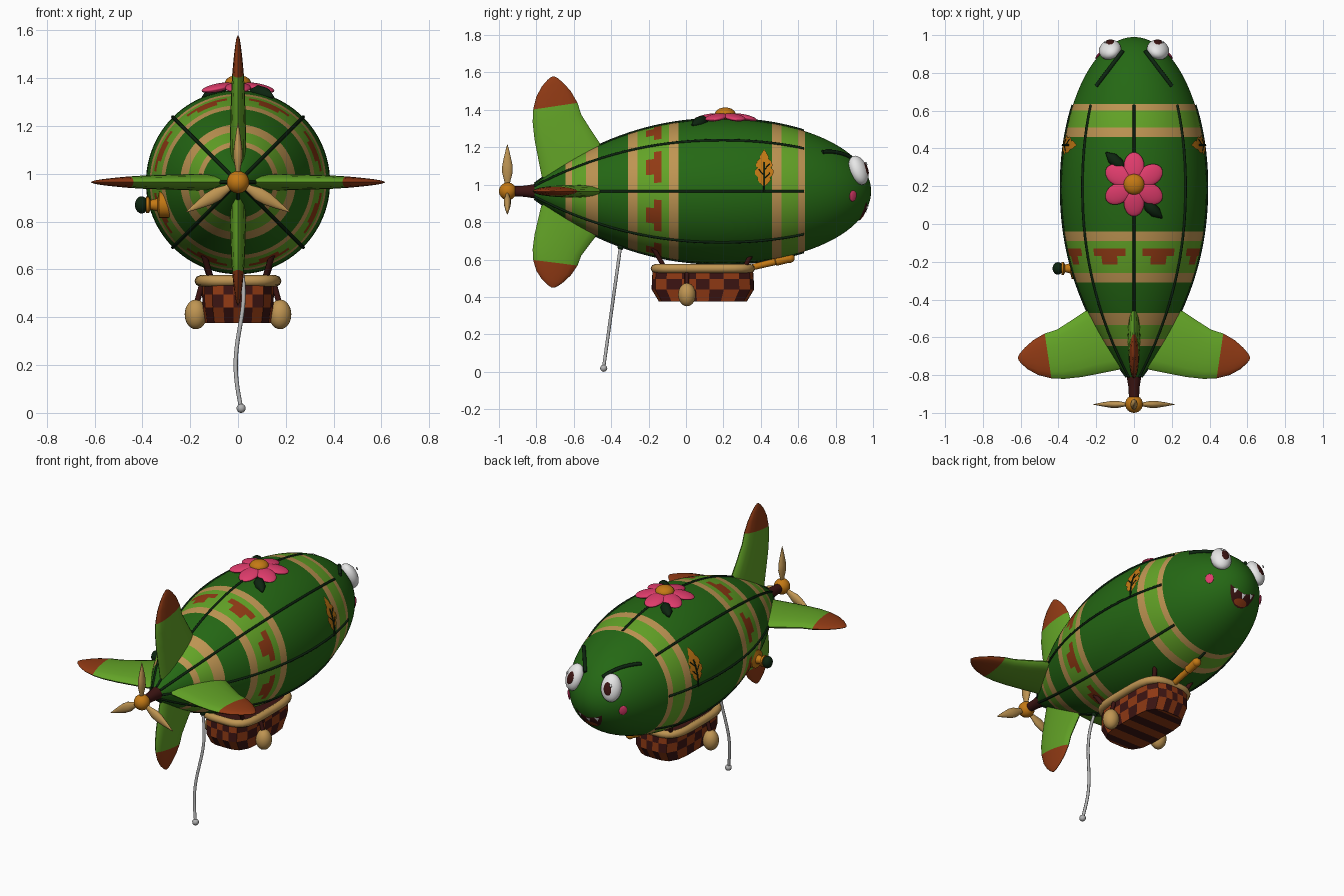
import bpy, bmesh
from math import sin, cos, pi, sqrt, atan2, degrees, radians
from mathutils import Vector

cube = bpy.data.objects.get("Cube")
if cube:
    bpy.data.objects.remove(cube)

ZC = 0.965  # height of the hull axis


def material(name, *rgb):
    m = bpy.data.materials.new(name)
    m.use_nodes = True
    m.diffuse_color = (*rgb, 1)
    b = next(n for n in m.node_tree.nodes if n.type == 'BSDF_PRINCIPLED')
    b.inputs["Base Color"].default_value = (*rgb, 1)
    b.inputs["Roughness"].default_value = 0.7
    return m


GREEN = material("leaf green", .018, .138, .007)
LIME = material("light green", .125, .37, .02)
TAN = material("tan", .52, .3, .085)
RUST = material("rust", .28, .042, .007)
ORANGE = material("orange", .55, .19, .007)
PINK = material("pink", .74, .045, .15)
WHITE = material("white", .85, .85, .85)
BROWN = material("dark brown", .045, .007, .006)
DEEP = material("deep green", .004, .018, .005)
GREY = material("rope grey", .45, .45, .45)


def finish(ob, angle=40):
    bpy.ops.object.select_all(action='DESELECT')
    ob.select_set(True)
    bpy.context.view_layer.objects.active = ob
    if angle:
        bpy.ops.object.shade_smooth_by_angle(angle=radians(angle))
    return ob


def build(name, verts, faces, mats, rule=None, angle=40):
    me = bpy.data.meshes.new(name)
    me.from_pydata([tuple(v) for v in verts], [], faces)
    bm = bmesh.new()
    bm.from_mesh(me)
    bmesh.ops.recalc_face_normals(bm, faces=bm.faces)
    bm.to_mesh(me)
    bm.free()
    for m in mats:
        me.materials.append(m)
    if rule:
        for p in me.polygons:
            p.material_index = rule(p.index, p.center)
    ob = bpy.data.objects.new(name, me)
    bpy.context.collection.objects.link(ob)
    return finish(ob, angle)


def loft(name, rings, mats, rule=None, angle=40):
    n = len(rings[0])
    faces = [(j * n + i, j * n + (i + 1) % n, (j + 1) * n + (i + 1) % n, (j + 1) * n + i)
             for j in range(len(rings) - 1) for i in range(n)]
    faces += [tuple(range(n)), tuple(range((len(rings) - 1) * n, len(rings) * n))]
    return build(name, [v for r in rings for v in r], faces, mats, rule, angle)


def lathe(name, profile, mat, loc, axis, flat=1, n=20):
    """Turn (height, radius) pairs about an axis; flat squashes one side."""
    q = Vector(axis).to_track_quat('Z', 'Y')
    rings = [[Vector(loc) + q @ Vector((r * flat * cos(2 * pi * i / n), r * sin(2 * pi * i / n), h))
              for i in range(n)] for h, r in profile]
    return loft(name, rings, [mat])


def ball(name, loc, size, mat, axis=(0, 0, 1)):
    bpy.ops.mesh.primitive_uv_sphere_add(segments=24, ring_count=14, location=loc)
    ob = bpy.context.object
    ob.name, ob.scale = name, size
    ob.rotation_euler = Vector(axis).to_track_quat('Z', 'Y').to_euler()
    ob.data.materials.append(mat)
    return finish(ob, 60)


def tube(name, pts, radius, mat):
    cu = bpy.data.curves.new(name, 'CURVE')
    cu.dimensions, cu.bevel_depth, cu.bevel_resolution, cu.use_fill_caps = '3D', radius, 2, True
    sp = cu.splines.new('POLY')
    sp.points.add(len(pts) - 1)
    for p, c in zip(sp.points, pts):
        p.co = (*c, 1)
    cu.materials.append(mat)
    ob = bpy.data.objects.new(name, cu)
    bpy.context.collection.objects.link(ob)
    finish(ob, 0)
    bpy.ops.object.convert(target='MESH')
    return finish(bpy.context.object, 60)


def decal(name, outline, centre, project, mat, steps=5):
    """Thin patch of concentric rings laid on the hull."""
    n, c = len(outline), Vector(centre)
    verts = [project(*c)] + [project(*c.lerp(Vector(p), k / steps))
                             for k in range(1, steps + 1) for p in outline]
    faces = [(0, 1 + i, 1 + (i + 1) % n) for i in range(n)]
    faces += [(1 + k * n + i, 1 + k * n + (i + 1) % n, 1 + (k + 1) * n + (i + 1) % n, 1 + (k + 1) * n + i)
              for k in range(steps - 1) for i in range(n)]
    return build(name, verts, faces, [mat])


# Hull: a turned body with coloured bands and patches
def hull_r(y):
    if y > .2:
        return .385 * sqrt(max(0, 1 - ((y - .2) / .79) ** 2))
    return .385 * (1 - ((.2 - y) / 1.06) ** 2.15)


def nose(x, z, off=.004):
    r2 = x * x + (z - ZC) ** 2
    return Vector((x, .2 + .79 * sqrt(max(0, 1 - r2 / .385 ** 2)) + off, z))


def flank(side, off=.005):
    return lambda y, z: Vector((side * (sqrt(max(0, hull_r(y) ** 2 - (z - ZC) ** 2)) + off), y, z))


tan_bands = [(.6, .635), (.46, .51), (-.09, -.04), (-.31, -.26), (-.535, -.47), (-.645, -.61)]
lime_bands = [(.51, .6), (-.26, -.09), (-.61, -.535)]
edges = [e for b in tan_bands for e in b] + [-.13, -.17, -.215]
fill = [.2 + .79 * sin(radians(k * 4)) for k in range(22)] + [.9895] + [-.83 + k * .043 for k in range(24)]
ys = sorted(edges + [y for y in fill if all(abs(y - e) > .012 for e in edges)])


def hull_colour(_, c):
    d = abs(degrees(atan2(c.x, c.z - ZC)) % 45 - 22.5)
    if (-.17 < c.y < -.13 and d < 15) or (-.215 < c.y < -.17 and d < 7.5):
        return 3
    if any(a < c.y < b for a, b in tan_bands):
        return 2
    return int(any(a < c.y < b for a, b in lime_bands))


def around(y, r, a):
    return Vector((r * sin(a), y, ZC + r * cos(a)))


loft("hull", [[around(y, hull_r(y), 2 * pi * i / 96) for i in range(96)] for y in ys],
     [GREEN, LIME, TAN, RUST], hull_colour)
for k in range(8):
    tube("hull_seam", [around(y, hull_r(y) + .001, k * pi / 4)
                       for y in [-.81 + i * .04 for i in range(37)]], .007, DEEP)

# Tail fins: radius, leading edge, trailing edge, half thickness
sections = [(.05, -.4, -.76, .035), (.2, -.44, -.79, .034), (.3, -.505, -.81, .031), (.39, -.56, -.82, .028),
            (.455, -.58, -.817, .024), (.52, -.615, -.8, .018), (.57, -.655, -.77, .012),
            (.6, -.685, -.74, .007), (.613, -.705, -.72, .002)]


def fin(name, a, scale):
    rings = []
    for r, y0, y1, t in sections:
        ring = []
        for i in range(16):
            u = 2 * pi * i / 16
            y = (y0 + y1) / 2 + (y0 - y1) / 2 * cos(u)
            rr = (r + .15 * (y0 - y1) / 2 * cos(u)) * scale
            w = t * sin(u)
            ring.append((rr * sin(a) + w * cos(a), y, ZC + rr * cos(a) - w * sin(a)))
        rings.append(ring)
    loft(name, rings, [LIME, RUST], lambda i, c: int(i >= 64 and i != 128))


for name, a, s in [("top_fin", 0, 1), ("left_fin", pi / 2, 1), ("bottom_fin", pi, .84), ("right_fin", -pi / 2, 1)]:
    fin(name, a, s)

# Propeller
lathe("propeller_shaft", [(0, .025), (.09, .03), (.15, .04)], BROWN, (0, -.95, ZC), (0, 1, 0))
ball("propeller_hub", (0, -.953, ZC), (.047, .047, .047), ORANGE)
blade = [(.03, .012), (.06, .018), (.1, .029), (.14, .028), (.19, .017), (.23, .007), (.25, .001)]
for k in range(3):
    a = k * 2 * pi / 3
    lathe("propeller_blade", blade, TAN, (0, -.955, ZC), (sin(a), 0, cos(a)), .65, 14)

# Flower on the back
for k in range(6):
    a = pi / 2 + k * pi / 3
    ball("petal", (.098 * cos(a), .21 + .098 * sin(a), 1.36), (.054, .073, .017), PINK,
         (.2 * cos(a), .2 * sin(a), 1))
ball("flower_centre", (0, .21, 1.378), (.055, .055, .035), ORANGE)
for sx, y in [(-1, .335), (1, .075)]:
    lathe("flower_leaf", [(-.07, .002), (-.03, .03), (.02, .03), (.07, .002)], DEEP,
          (sx * .1, y, 1.335), (sx, .9 * (1 if y > .2 else -1), -.3), 1, 8).scale.z = 1

# Face
for s in (1, -1):
    eye, look = Vector((s * .127, .922, 1.077)), Vector((s * .38, .83, .36)).normalized()
    ball("eye", eye, (.06, .082, .046), WHITE, look)
    ball("pupil", eye + look * .036 + Vector((-s * .008, .002, -.004)), (.031, .044, .014), BROWN, look)
    ball("eye_glint", eye + look * .049 + Vector((s * .006, 0, .018)), (.008, .01, .004), WHITE, look)
    brow = [(s * (.06 + .14 * t), .915 - .185 * t) for t in [i / 8 for i in range(9)]]
    tube("eyebrow", [(x, y, ZC + sqrt(max(0, hull_r(y) ** 2 - x * x)) + .006) for x, y in brow], .011, DEEP)
    cheek = flank(s)(.893, .94)
    ball("cheek", cheek, (.024, .03, .007), PINK, (s * .75, .65, -.1))
half = [(.05, .887), (.09, .908), (.082, .87), (.06, .832), (.03, .81)]
mouth = [(0, .874)] + half + [(0, .803)] + [(-x, z) for x, z in reversed(half)]
decal("mouth", mouth, (0, .848), nose, BROWN)
decal("tongue", [(.045 * cos(k * pi / 8), .828 + .018 * sin(k * pi / 8)) for k in range(16)], (0, .828),
      lambda x, z: nose(x, z, .007), RUST)
for x, top in [(-.058, .889), (.058, .889), (0, .873)]:
    decal("tooth", [(x - .014, top), (x + .014, top), (x, top - .028)], (x, top - .01),
          lambda x, z: nose(x, z, .008), WHITE)

# Leaf badges on both flanks
rim = []
for i in range(17):
    t = i / 16
    rim.append((.05 * sin(pi * t ** .8) * (1 if i % 4 else .75), .99 + .2 * t))
leaf = [(.418 + w, z) for w, z in rim] + [(.418 - w, z) for w, z in reversed(rim[1:-1])]
for s in (1, -1):
    put = flank(s, .008)
    decal("leaf_badge", leaf, (.418, 1.08), put, ORANGE)
    tube("leaf_stalk", [put(.418, .96 + k * .02) for k in range(9)], .005, DEEP)
    for d, z in [(1, 1.03), (-1, 1.05), (1, 1.08)]:
        tube("leaf_vein", [put(.418 + d * .01 * k, z + .011 * k) for k in range(4)], .003, DEEP)

# Valve on the right flank
lathe("valve", [(.26, .055), (.33, .055), (.337, .027), (.365, .02), (.372, .034), (.385, .034)],
      ORANGE, (0, -.235, .87), (-1, 0, 0))
ball("valve_knob", (-.403, -.235, .87), (.028, .033, .036), DEEP)


# Gondola
def outline(hx, hy, z, n=24):
    pts = []
    for i in range(n):
        c, s = cos(2 * pi * (i + .5) / n), sin(2 * pi * (i + .5) / n)
        k = (c ** 4 + s ** 4) ** .25
        pts.append((hx * s / k, .09 + hy * c / k, z))
    return pts


levels = [(.15, .268, .55), (.15, .272, .495), (.148, .274, .44), (.138, .235, .375)]
loft("gondola", [outline(*v) for v in levels], [BROWN, RUST],
     lambda i, c: int(i < 72 and (i // 24 + i % 24) % 2), 0)
base = outline(.138, .235, .373)
build("gondola_floor", base, [(i, i + 1, 22 - i, 23 - i) for i in range(11)], [BROWN, RUST],
      lambda i, c: i % 2, 0)
rail = outline(.158, .255, .552, 48)
tube("gondola_rail", rail + rail[:2], .024, TAN)
for s in (1, -1):
    for y0, y1, z1 in [(-.11, -.18, .67), (.31, .36, .65)]:
        tube("gondola_strut", [(s * .11, y0, .55), (s * .145, y1, z1)], .013, BROWN)
    ball("ballast_bag", (s * .176, .005, .412), (.047, .047, .062), TAN)
    tube("bag_tie", [(s * .15, .005, .54), (s * .172, .005, .46)], .012, BROWN)
lathe("spyglass", [(0, .016), (.14, .019), (.145, .024), (.22, .024)], ORANGE, (0, .34, .555), (0, 1, .25))
ball("spyglass_end", (0, .555, .608), (.026, .026, .026), ORANGE)

# Trailing rope
path = []
for k in range(25):
    t = k / 24
    path.append((.012 * t + .022 * sin(2 * pi * t) * (1 - .2 * t), -.35 - .09 * t, .67 - .645 * t))
tube("rope", path, .009, GREY)
ball("rope_end", (.013, -.44, .019), (.019, .019, .019), GREY)
ball("rope_anchor", (0, -.35, .668), (.016, .016, .02), DEEP)
